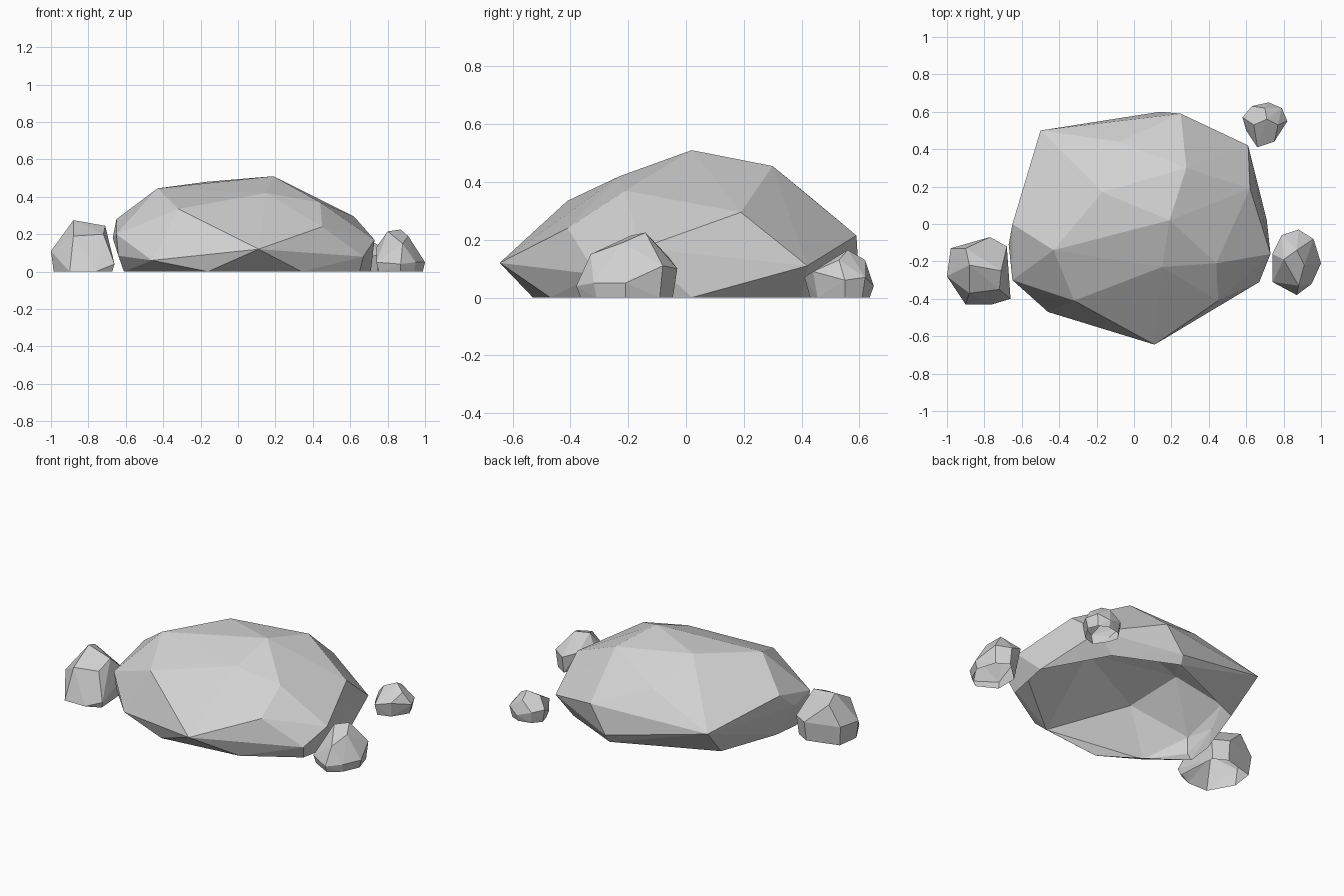
import bpy
import bmesh

default_cube = bpy.data.objects.get("Cube")
if default_cube:
    bpy.data.objects.remove(default_cube, do_unlink=True)


def make_material(name, colour):
    material = bpy.data.materials.new(name)
    material.use_nodes = True
    material.diffuse_color = colour
    for node in material.node_tree.nodes:
        if node.type == "BSDF_PRINCIPLED":
            node.inputs["Base Color"].default_value = colour
            node.inputs["Roughness"].default_value = 0.9
    return material


stone_grey = make_material("stone grey", (0.64, 0.64, 0.64, 1))


def add_foot(corners, low_limit, shrink):
    """Copy the low corners down to the ground, pulled in towards the middle."""
    centre_x = sum(corner[0] for corner in corners) / len(corners)
    centre_y = sum(corner[1] for corner in corners) / len(corners)
    foot = [(centre_x + (x - centre_x) * shrink, centre_y + (y - centre_y) * shrink, 0)
            for x, y, z in corners if 0 < z <= low_limit]
    return corners + foot


def make_rock(name, corners):
    """Wrap faceted stone around the corners and leave the underside open."""
    bm = bmesh.new()
    for corner in corners:
        bm.verts.new(corner)
    bmesh.ops.convex_hull(bm, input=list(bm.verts))
    loose = [vert for vert in bm.verts if not vert.link_faces]
    bmesh.ops.delete(bm, geom=loose, context="VERTS")
    bmesh.ops.recalc_face_normals(bm, faces=list(bm.faces))
    underside = [face for face in bm.faces
                 if all(vert.co.z < 0.001 for vert in face.verts)]
    bmesh.ops.delete(bm, geom=underside, context="FACES")
    mesh = bpy.data.meshes.new(name)
    bm.to_mesh(mesh)
    bm.free()
    mesh.materials.append(stone_grey)
    rock = bpy.data.objects.new(name, mesh)
    bpy.context.collection.objects.link(rock)
    return rock


# Large boulder: crown, shoulders, widest ring, then the tucked-in foot
crown = [
    (.19, .02, .51), (-.17, .17, .48), (.28, .3, .455),
    (-.43, -.14, .445), (.15, -.23, .42), (.44, -.21, .37),
]
shoulders = [
    (-.08, .44, .34), (-.32, -.41, .335), (.62, .19, .295),
    (-.65, 0, .28), (.45, -.41, .24), (.25, .59, .215),
]
widest_ring = [
    (.11, -.645, .12), (-.46, -.47, .06), (-.65, -.3, .2), (-.64, -.29, .085),
    (-.67, -.11, .18), (-.5, .5, .19), (.14, .6, .05),
    (.61, .42, .11), (.73, -.16, .17), (.67, -.31, .08),
]
boulder_foot = [
    (-.16, -.53, 0), (.34, -.47, 0), (.65, -.28, 0),
    (.71, .02, 0), (.5, .4, 0), (.13, .57, 0),
    (-.46, .31, 0), (-.59, -.05, 0), (-.61, -.22, 0),
]
make_rock("large_boulder", crown + shoulders + widest_ring + boulder_foot)

# Blocky stone on the right
right_stone = [
    (-.88, -.22, .275), (-.71, -.25, .245), (-.9, -.13, .24),
    (-.88, -.37, .19), (-.72, -.35, .2), (-1, -.28, .11),
    (-.98, -.13, .12), (-.77, -.07, .12), (-.68, -.12, .12),
    (-.9, -.43, 0), (-.76, -.43, 0), (-.66, -.4, .04),
]
make_rock("right_stone", add_foot(right_stone, 0.12, 0.92))

# Rounded stone on the left
left_stone = [
    (.87, -.14, .225), (.8, -.19, .215), (.91, -.22, .19),
    (.74, -.16, .13), (.79, -.06, .14), (.88, -.03, .1),
    (.96, -.08, .11), (1, -.21, .05), (.95, -.32, .05),
    (.87, -.38, .04), (.88, -.33, .15), (.74, -.31, .05),
]
make_rock("left_stone", add_foot(left_stone, 0.13, 0.91))

# Pebble behind
back_pebble = [
    (.71, .56, .165), (.64, .53, .14), (.77, .53, .13),
    (.7, .62, .13), (.58, .57, .08), (.63, .63, .07),
    (.72, .65, .04), (.79, .62, .07), (.82, .55, .06),
    (.75, .44, .09), (.66, .41, .07), (.6, .5, .04),
]
make_rock("back_pebble", add_foot(back_pebble, 0.1, 0.86))
